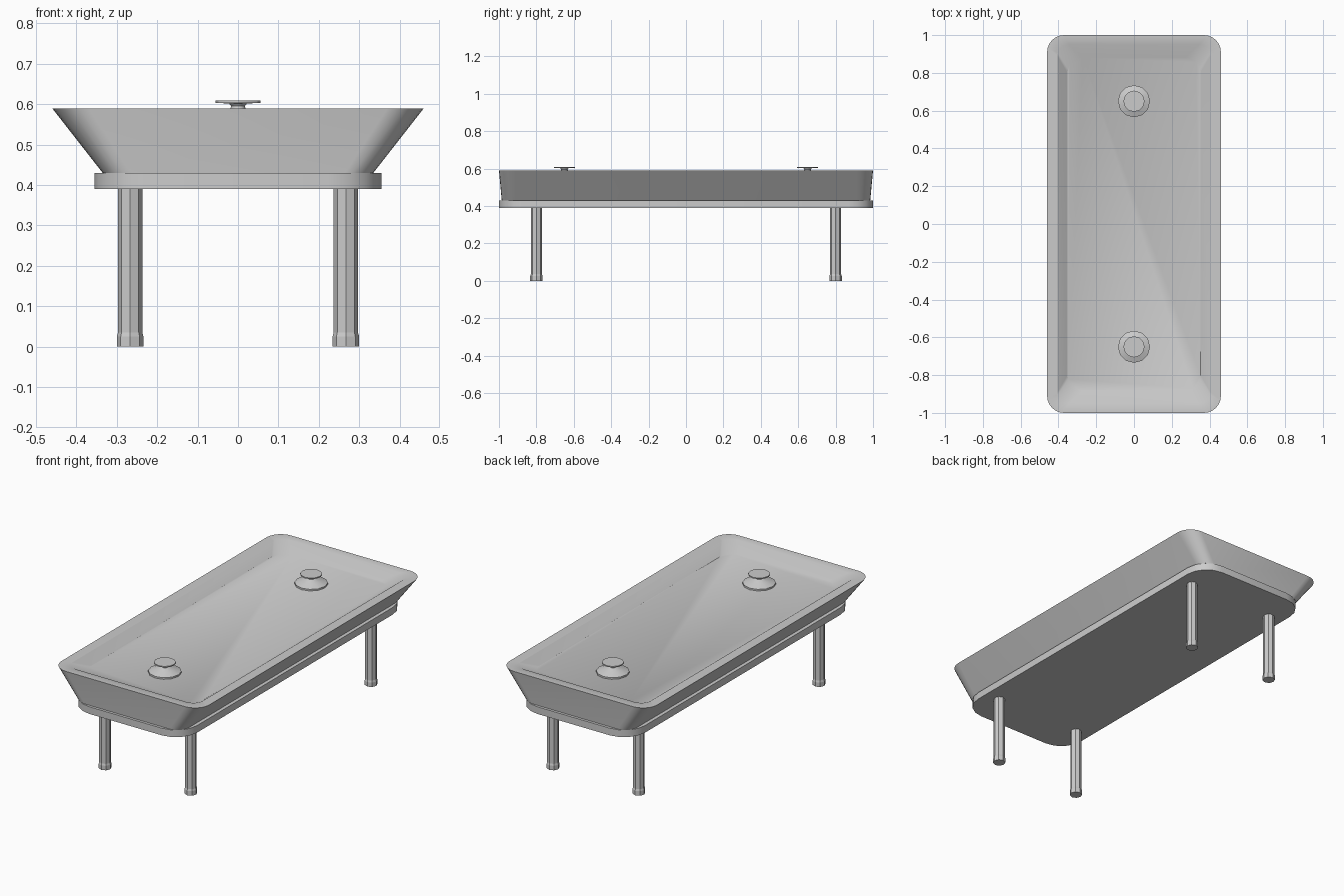
import bpy, bmesh
from math import sin, cos, pi, radians

if "Cube" in bpy.data.objects:
    bpy.data.objects.remove(bpy.data.objects["Cube"])


def rounded_rect(hx, hy, r, z, seg=6):
    """Counter-clockwise rounded rectangle as a list of points."""
    pts = []
    for i, (sx, sy) in enumerate([(1, 1), (-1, 1), (-1, -1), (1, -1)]):
        for k in range(seg + 1):
            a = pi / 2 * (i + k / seg)
            pts.append((sx * (hx - r) + r * cos(a), sy * (hy - r) + r * sin(a), z))
    return pts


def ring(cx, cy, r, z, n):
    return [(cx + r * cos(2 * pi * k / n), cy + r * sin(2 * pi * k / n), z) for k in range(n)]


def loft(name, rings, angle=30):
    """Skin a stack of equal-length loops and cap both ends."""
    bm = bmesh.new()
    loops = [[bm.verts.new(p) for p in r] for r in rings]
    n = len(loops[0])
    for a, b in zip(loops, loops[1:]):
        for k in range(n):
            j = (k + 1) % n
            bm.faces.new((a[k], a[j], b[j], b[k]))
    bm.faces.new(loops[0][::-1])
    bm.faces.new(loops[-1])
    bmesh.ops.recalc_face_normals(bm, faces=bm.faces)
    mesh = bpy.data.meshes.new(name)
    bm.to_mesh(mesh)
    bm.free()
    ob = bpy.data.objects.new(name, mesh)
    bpy.context.collection.objects.link(ob)
    bpy.ops.object.select_all(action='DESELECT')
    ob.select_set(True)
    bpy.context.view_layer.objects.active = ob
    if angle:
        bpy.ops.object.shade_smooth_by_angle(angle=radians(angle))
    return ob


# Flared basin with flat rim and shallow recessed floor
loft("basin", [
    rounded_rect(0.335, 0.985, 0.07, 0.43),
    rounded_rect(0.46, 1.0, 0.09, 0.59),
    rounded_rect(0.405, 0.95, 0.06, 0.59),
    rounded_rect(0.352, 0.88, 0.08, 0.55),
])

# Base plate under the basin
loft("base_plate", [rounded_rect(0.355, 1.0, 0.13, z, 4) for z in (0.39, 0.43)])

# Four eight-sided legs with slightly wider feet
LEG = [(0.033, 0), (0.033, 0.025), (0.03, 0.035), (0.03, 0.395)]
for sy, yname in ((-1, "front"), (1, "back")):
    for sx, xname in ((-1, "left"), (1, "right")):
        loft(f"{yname}_{xname}_leg",
             [ring(sx * 0.267, sy * 0.8, r, z, 8) for r, z in LEG], angle=0)

# Two knobs on flared flanges standing on the basin floor
KNOB = [(0.085, 0.549), (0.085, 0.559), (0.05, 0.572), (0.02, 0.584),
        (0.017, 0.595), (0.022, 0.602), (0.056, 0.603), (0.056, 0.609)]
for sy, yname in ((-1, "front"), (1, "back")):
    loft(f"{yname}_knob", [ring(0, sy * 0.65, r, z, 12) for r, z in KNOB])
